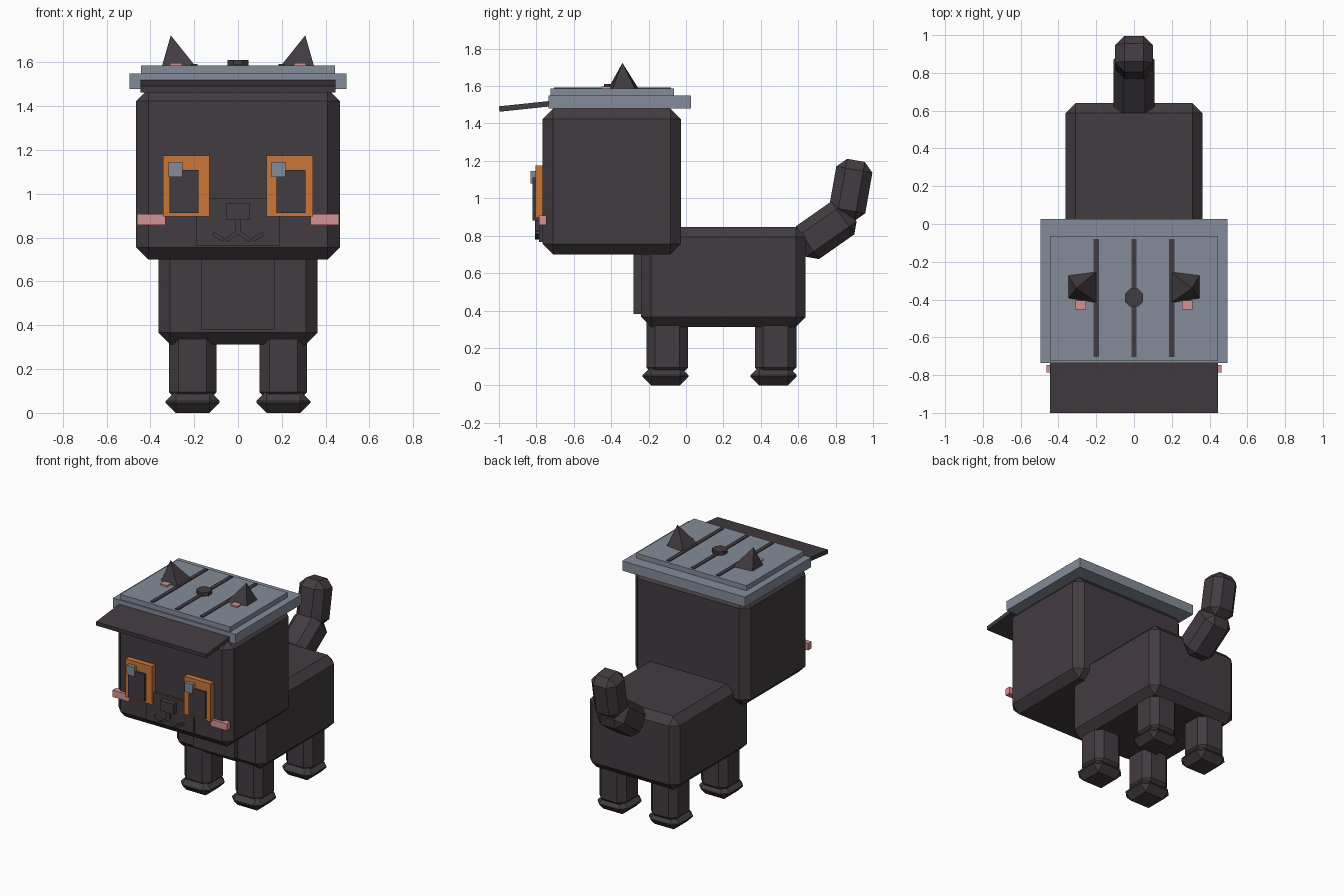
import bpy, bmesh, math
from mathutils import Matrix, Vector

if "Cube" in bpy.data.objects:
    bpy.data.objects.remove(bpy.data.objects["Cube"])


def material(name, rgb):
    m = bpy.data.materials.new(name)
    m.diffuse_color = (*rgb, 1)
    m.use_nodes = True
    m.node_tree.nodes["Principled BSDF"].inputs["Base Color"].default_value = m.diffuse_color
    return m


DARK = material("charcoal", (0.055, 0.045, 0.053))
GRAY = material("slate_gray", (0.235, 0.265, 0.32))
ORANGE = material("orange", (0.60, 0.18, 0.04))
PINK = material("pink", (0.66, 0.29, 0.29))


def finish(name, bm, mat):
    bmesh.ops.recalc_face_normals(bm, faces=bm.faces)
    me = bpy.data.meshes.new(name)
    bm.to_mesh(me)
    bm.free()
    me.materials.append(mat)
    ob = bpy.data.objects.new(name, me)
    bpy.context.collection.objects.link(ob)
    return ob


def box(name, mat, centre, size, bevel=0, rx=0, ry=0):
    """Box with optional flat chamfer on every edge, tilted in degrees."""
    bm = bmesh.new()
    bmesh.ops.create_cube(bm, size=1)
    bmesh.ops.scale(bm, vec=size, verts=bm.verts)
    if bevel:
        bmesh.ops.bevel(bm, geom=bm.edges[:], offset=bevel, segments=1, affect='EDGES')
    rot = Matrix.Rotation(math.radians(rx), 4, 'X') @ Matrix.Rotation(math.radians(ry), 4, 'Y')
    bm.transform(Matrix.Translation(centre) @ rot)
    return finish(name, bm, mat)


def span(name, mat, x, y, z, bevel=0):
    """Box given by its extents on each axis."""
    c = [(a + b) / 2 for a, b in (x, y, z)]
    s = [abs(b - a) for a, b in (x, y, z)]
    return box(name, mat, c, s, bevel)


def pyramid(name, mat, base, z, apex):
    bm = bmesh.new()
    vs = [bm.verts.new((x, y, z)) for x, y in base]
    top = bm.verts.new(apex)
    bm.faces.new(vs)
    for i in range(4):
        bm.faces.new((vs[i], vs[(i + 1) % 4], top))
    return finish(name, bm, mat)


# Body, chest and head
span("body", DARK, (-0.363, 0.363), (-0.24, 0.64), (0.313, 0.847), 0.053)
span("chest_patch", DARK, (-0.167, 0.167), (-0.28, -0.2), (0.38, 0.74))
span("head", DARK, (-0.465, 0.465), (-0.767, -0.028), (0.70, 1.48), 0.056)

# Legs and paws
for side, sx in (("left", -1), ("right", 1)):
    for end, y in (("front", -0.10), ("back", 0.479)):
        x = sx * 0.207
        box(f"{end}_{side}_leg", DARK, (x, y, 0.24), (0.218, 0.222, 0.38), 0.045)
        box(f"{end}_{side}_paw", DARK, (x, y - 0.01, 0.05), (0.246, 0.246, 0.10), 0.046)

# Tail in two tilted pieces
box("tail_base", DARK, (0, 0.744, 0.829), (0.216, 0.215, 0.33), 0.05, rx=-55)
box("tail_tip", DARK, (0, 0.881, 1.045), (0.20, 0.196, 0.32), 0.05, rx=-10)

# Flat hat with visor, stripes and button
span("hat_brim", GRAY, (-0.495, 0.495), (-0.735, 0.026), (1.479, 1.55))
span("hat_top", GRAY, (-0.444, 0.444), (-0.724, -0.063), (1.54, 1.586))
box("hat_visor", DARK, (0, -0.848, 1.493), (0.89, 0.303, 0.029), rx=6)
for i, x in enumerate((-0.2, 0, 0.2)):
    span(f"hat_stripe_{i + 1}", DARK, (x - 0.014, x + 0.014), (-0.705, -0.08), (1.58, 1.592))
bm = bmesh.new()
bmesh.ops.create_cone(bm, cap_ends=True, segments=8, radius1=0.052, radius2=0.052, depth=0.04)
bm.transform(Matrix.Translation((0, -0.39, 1.592)) @ Matrix.Rotation(math.pi / 8, 4, 'Z'))
finish("hat_button", bm, DARK)

# Ears poking through the hat
for side, s in (("left", -1), ("right", 1)):
    base = [(s * 0.192, -0.42), (s * 0.348, -0.395), (s * 0.348, -0.27), (s * 0.192, -0.25)]
    pyramid(f"{side}_ear", DARK, base, 1.58, (s * 0.307, -0.34, 1.724))
    span(f"{side}_inner_ear", PINK, (s * 0.255, s * 0.31), (-0.452, -0.405), (1.575, 1.597))

# Eyes: both highlights sit on the same side
for side, ex, px, hx in (("left", -0.236, -0.246, -0.285), ("right", 0.236, 0.242, 0.185)):
    span(f"{side}_iris", ORANGE, (ex - 0.106, ex + 0.106), (-0.805, -0.74), (0.897, 1.175))
    span(f"{side}_pupil", DARK, (px - 0.066, px + 0.066), (-0.82, -0.78), (0.912, 1.11))
    span(f"{side}_eye_highlight", GRAY, (hx - 0.032, hx + 0.032), (-0.832, -0.79), (1.078, 1.146))

# Muzzle, nose, mouth and cheeks
span("muzzle", DARK, (-0.19, 0.19), (-0.785, -0.74), (0.765, 0.98))
span("nose", DARK, (-0.054, 0.054), (-0.82, -0.77), (0.88, 0.955))
span("mouth_line", DARK, (-0.011, 0.011), (-0.806, -0.77), (0.815, 0.885))
for side, s in (("left", -1), ("right", 1)):
    box(f"{side}_mouth_inner", DARK, (s * 0.032, -0.79, 0.804), (0.058, 0.032, 0.018), ry=s * 33)
    box(f"{side}_mouth_outer", DARK, (s * 0.09, -0.79, 0.804), (0.055, 0.032, 0.018), ry=-s * 30)
    span(f"{side}_cheek", PINK, (s * 0.33, s * 0.462), (-0.787, -0.746), (0.858, 0.908))
